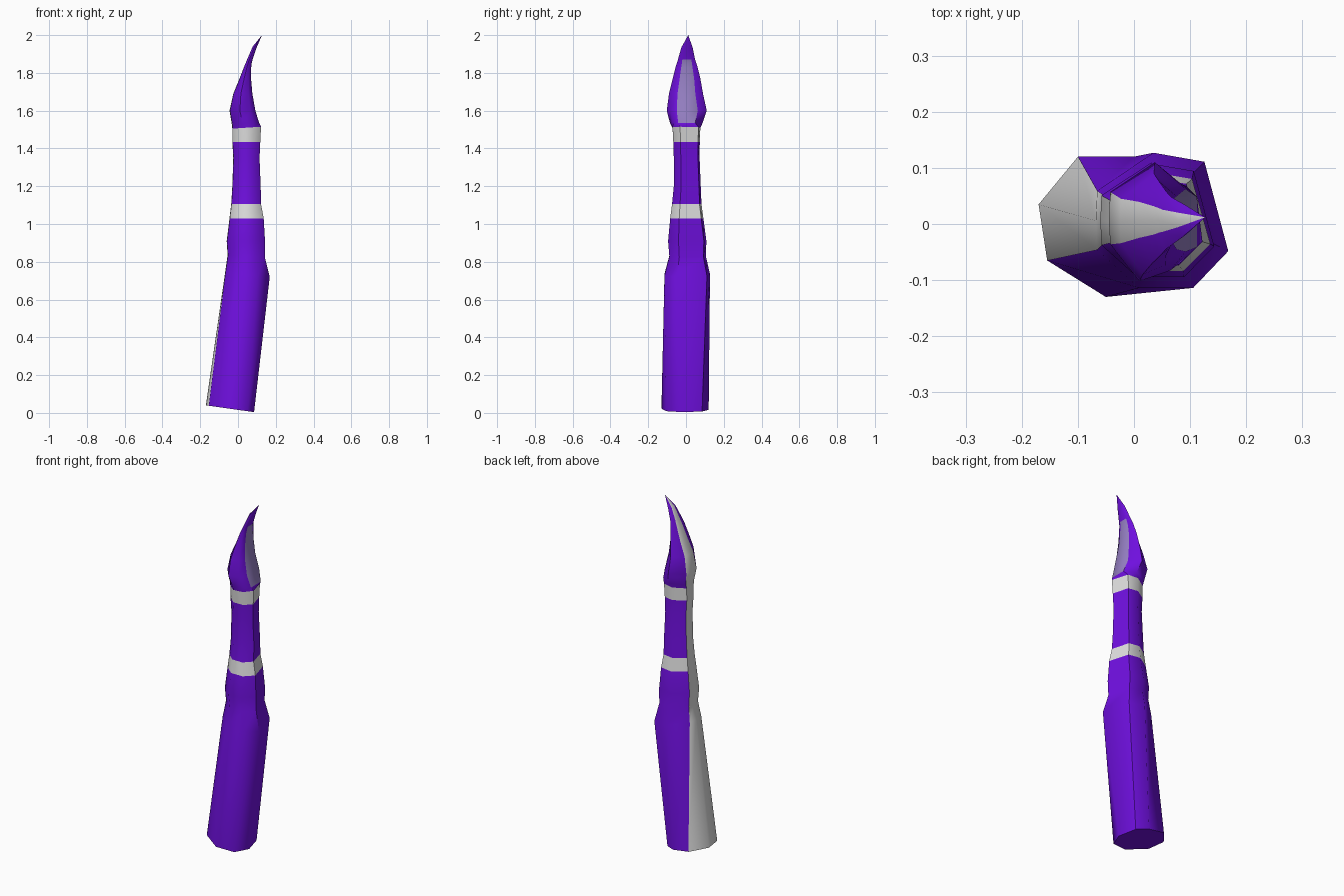
import bpy, bmesh

if "Cube" in bpy.data.objects:
    bpy.data.objects.remove(bpy.data.objects["Cube"])


def material(name, rgb):
    m = bpy.data.materials.new(name)
    m.diffuse_color = (*rgb, 1)
    m.use_nodes = True
    m.node_tree.nodes["Principled BSDF"].inputs["Base Color"].default_value = m.diffuse_color
    return m


MATS = [material("purple", (0.16, 0.005, 0.74)),
        material("light_grey", (0.74, 0.74, 0.74)),
        material("lavender", (0.31, 0.22, 0.56))]
PURPLE, GREY, LAVENDER = range(3)

# Unit cross-sections; the last two edges (6, 7) form the grey back stripe
BASE = [(-.88, -.48), (-.06, -1), (.72, -.8), (1, -.12),
        (.8, .72), (.33, 1), (-.45, 1), (-1, .32)]
BODY = [(-.98, -.4), (-.35, -.95), (.47, -.95), (1, -.42),
        (.64, .87), (-.13, 1), (-.98, .45), (-1, .02)]
CLAW = [(-.96, -.38), (-.2, -1), (.6, -.82), (1, -.5),
        (1, .55), (.2, 1), (-.96, .5), (-1, .05)]


def loft(name, rings, colour, cap_bottom=False, tip=None):
    """rings: (section, x left, x right, z left, z right, y min, y max)"""
    bm = bmesh.new()
    loops = []
    for sec, xl, xr, zl, zr, y0, y1 in rings:
        loops.append([bm.verts.new(((xl + xr) / 2 + u * (xr - xl) / 2,
                                    (y0 + y1) / 2 + v * (y1 - y0) / 2,
                                    (zl + zr) / 2 + u * (zr - zl) / 2))
                      for u, v in sec])
    for row, (lo, hi) in enumerate(zip(loops, loops[1:])):
        for i in range(8):
            j = (i + 1) % 8
            f = bm.faces.new((lo[i], lo[j], hi[j], hi[i]))
            f.material_index = colour(row, i)
    if cap_bottom:
        bm.faces.new(loops[0][::-1])
    if tip:
        t = bm.verts.new(tip)
        for i in range(8):
            f = bm.faces.new((loops[-1][i], loops[-1][(i + 1) % 8], t))
            f.material_index = colour(len(rings), i)
    me = bpy.data.meshes.new(name)
    bm.to_mesh(me)
    bm.free()
    ob = bpy.data.objects.new(name, me)
    bpy.context.collection.objects.link(ob)
    for m in MATS:
        me.materials.append(m)
    bpy.ops.object.select_all(action='DESELECT')
    ob.select_set(True)
    bpy.context.view_layer.objects.active = ob
    bpy.ops.object.shade_smooth_by_angle(angle=0.9)
    return ob


def striped(row, i):
    return GREY if i in (6, 7) else PURPLE


def banded(row, i):
    return GREY


def claw_colour(row, i):
    # inner pad sits between the two right-hand corners
    return LAVENDER if i == 3 and 1 <= row <= 6 else striped(row, i)


# Joint outlines shared by neighbouring parts
B1 = (BODY, -.045, .136, 1.03, 1.03, -.088, .092)
B2 = (BODY, -.036, .122, 1.105, 1.105, -.078, .082)
B3 = (BODY, -.030, .118, 1.435, 1.435, -.071, .073)
B4 = (BODY, -.030, .122, 1.505, 1.515, -.075, .076)

# Lower segment
loft("lower_segment", [
    (BASE, -.170, .085, .04, .004, -.13, .12),
    (BODY, -.068, .168, .745, .72, -.12, .127),
    (BODY, -.055, .142, .835, .825, -.093, .105),
    (BODY, -.060, .143, .91, .91, -.10, .108),
    B1], striped, cap_bottom=True)

# Two bands and the middle segment between them
loft("lower_band", [B1, B2], banded)
loft("middle_segment", [
    B2,
    (BODY, -.030, .120, 1.20, 1.20, -.068, .078),
    (BODY, -.025, .114, 1.35, 1.35, -.068, .072),
    B3], striped)
loft("upper_band", [B3, B4], banded)

# Curved claw with an inner pad
loft("claw", [
    B4,
    (CLAW, -.033, .112, 1.53, 1.535, -.084, .087),
    (CLAW, -.045, .092, 1.60, 1.60, -.102, .11),
    (CLAW, -.025, .076, 1.69, 1.69, -.09, .09),
    (CLAW, .008, .069, 1.77, 1.77, -.07, .076),
    (CLAW, .035, .070, 1.84, 1.83, -.054, .06),
    (CLAW, .044, .073, 1.86, 1.855, -.046, .053),
    (CLAW, .050, .077, 1.875, 1.87, -.042, .048),
    (CLAW, .078, .097, 1.94, 1.93, -.024, .035)],
    claw_colour, tip=(.127, .012, 2.0))
